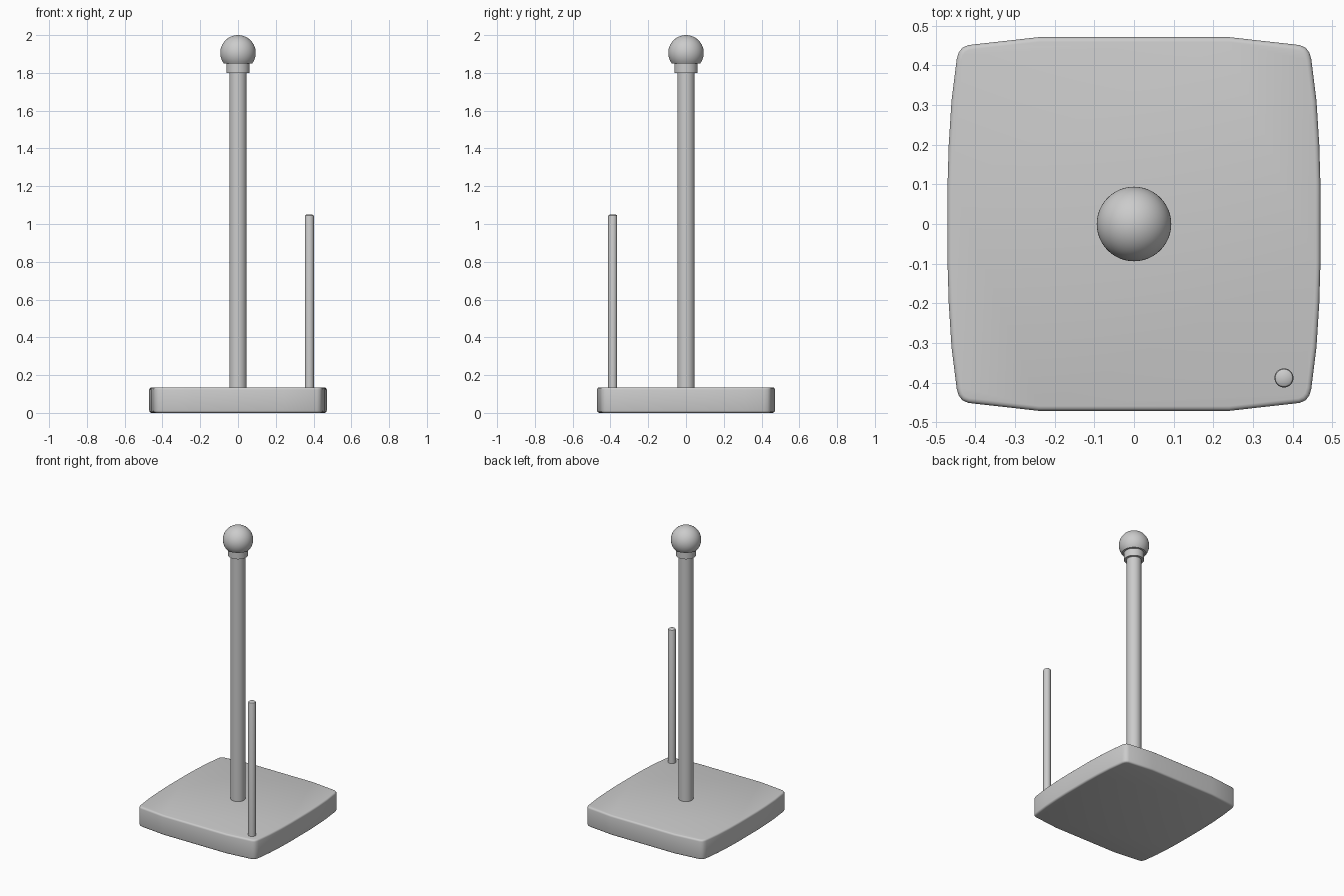
import bpy, bmesh, math
from mathutils import Matrix

if "Cube" in bpy.data.objects:
    bpy.data.objects.remove(bpy.data.objects["Cube"])


def finish(bm, name, loc=(0, 0, 0)):
    bmesh.ops.recalc_face_normals(bm, faces=bm.faces[:])
    me = bpy.data.meshes.new(name)
    bm.to_mesh(me)
    bm.free()
    ob = bpy.data.objects.new(name, me)
    ob.location = loc
    bpy.context.collection.objects.link(ob)
    return ob


def smooth(ob, angle=35):
    bpy.ops.object.select_all(action='DESELECT')
    ob.select_set(True)
    bpy.context.view_layer.objects.active = ob
    bpy.ops.object.shade_smooth_by_angle(angle=math.radians(angle))


def lathe(name, profile, loc=(0, 0, 0), steps=48):
    """Revolve an (r, z) profile that starts and ends on the axis."""
    bm = bmesh.new()
    vs = [bm.verts.new((r, 0, z)) for r, z in profile]
    es = [bm.edges.new(p) for p in zip(vs, vs[1:])]
    bmesh.ops.spin(bm, geom=vs + es, cent=(0, 0, 0), axis=(0, 0, 1),
                   angle=2 * math.pi, steps=steps, use_duplicate=False)
    bmesh.ops.remove_doubles(bm, verts=bm.verts[:], dist=1e-5)
    ob = finish(bm, name, loc)
    smooth(ob)
    return ob


# Base: bowed square slab, one quadrant of outline mirrored to all four
quad = [(0.47, 0.1), (0.467, 0.2), (0.46, 0.31), (0.447, 0.415),
        (0.442, 0.432), (0.433, 0.444), (0.418, 0.451), (0.24, 0.471)]
outline = []
for sx, sy in ((1, 1), (-1, 1), (-1, -1), (1, -1)):
    pts = [(x * sx, y * sy) for x, y in quad]
    outline += pts if sx * sy > 0 else pts[::-1]
bm = bmesh.new()
face = bm.faces.new([bm.verts.new((x, y, 0)) for x, y in outline])
ext = bmesh.ops.extrude_face_region(bm, geom=[face])
top = [v for v in ext['geom'] if isinstance(v, bmesh.types.BMVert)]
bmesh.ops.translate(bm, verts=top, vec=(0, 0, 0.135))
rim = [e for e in bm.edges if abs(e.verts[0].co.z - e.verts[1].co.z) < 1e-6]
bmesh.ops.bevel(bm, geom=rim, offset=0.012, segments=3, profile=0.5, affect='EDGES')
smooth(finish(bm, "base"))

# Central post
lathe("centre_post", [(0, 0.12), (0.046, 0.12), (0.046, 1.83), (0, 1.83)])

# Collar under the ball
lathe("collar", [(0, 1.80), (0.062, 1.80), (0.062, 1.856), (0, 1.856)])

# Ball finial with a flat underside
R, zc = 0.094, 1.906
a0 = math.asin((1.85 - zc) / R)
arc = [a0 + (math.pi / 2 - a0) * i / 20 for i in range(20)]
lathe("ball_finial", [(0, 1.85)] + [(R * math.cos(a), zc + R * math.sin(a)) for a in arc]
      + [(0, zc + R)])

# Thin side rod with a softened tip
lathe("side_rod", [(0, 0.12), (0.024, 0.12), (0.024, 1.04), (0.022, 1.046),
                   (0.016, 1.05), (0, 1.051)], (0.378, -0.388, 0), 32)
